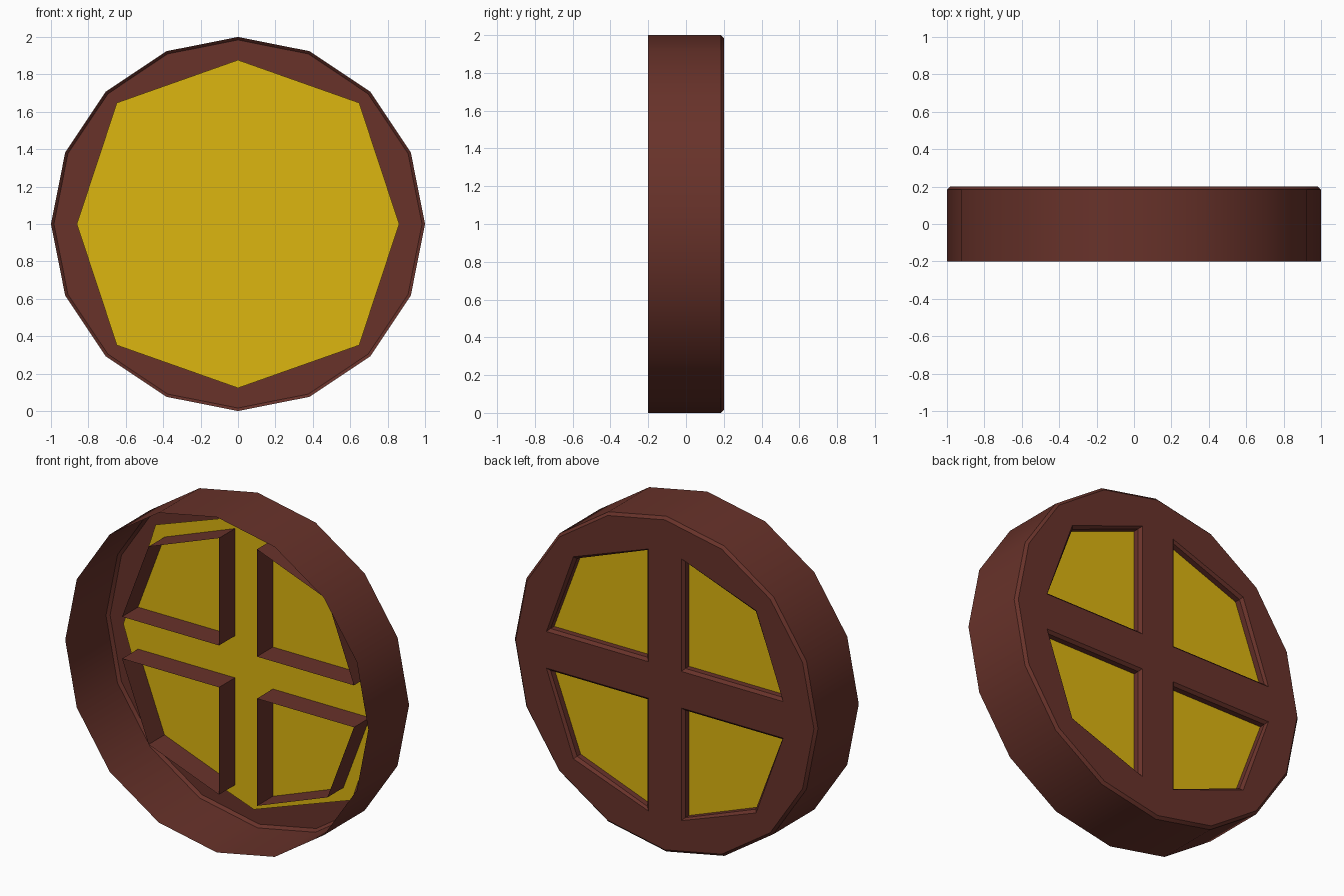
import bpy, bmesh, math

cube = bpy.data.objects.get("Cube")
if cube:
    bpy.data.objects.remove(cube, do_unlink=True)

CENTRE_Z = 1.0
BACK = 0.2
FRONT = -0.2
BEVEL = 0.016


def material(name, rgb):
    m = bpy.data.materials.new(name)
    m.use_nodes = True
    m.diffuse_color = (*rgb, 1)
    bsdf = m.node_tree.nodes["Principled BSDF"]
    bsdf.inputs["Base Color"].default_value = (*rgb, 1)
    bsdf.inputs["Roughness"].default_value = 0.8
    return m


def add_loop(bm, points, y):
    return [bm.verts.new((x, y, z + CENTRE_Z)) for x, z in points]


def bridge(bm, a, b):
    n = len(a)
    for i in range(n):
        j = (i + 1) % n
        bm.faces.new((a[i], a[j], b[j], b[i]))


def edges_of(bm, loop):
    return [bm.edges.get((v, loop[i - 1])) for i, v in enumerate(loop)]


def ring(radius, sides):
    angles = [math.tau * i / sides for i in range(sides)]
    return [(radius * math.cos(a), radius * math.sin(a)) for a in angles]


def window(sx, sz, grow=0.0):
    # One quarter of an octagon, set off from the cross bars
    bar, reach, corner = 0.125 - grow, 0.765 + grow, 0.59 + grow * 0.8
    pts = [(bar, bar), (reach, bar), (corner, corner), (bar, reach)]
    return [(sx * x, sz * z) for x, z in pts]


def finish(bm, name, mat):
    mesh = bpy.data.meshes.new(name)
    bm.to_mesh(mesh)
    bm.free()
    mesh.materials.append(mat)
    obj = bpy.data.objects.new(name, mesh)
    bpy.context.collection.objects.link(obj)
    return obj


brown = material("dark brown wood", (0.138, 0.032, 0.023))
yellow = material("yellow glass", (0.72, 0.465, 0.005))

# Window frame: thin open rim, bevelled back plate and four window sleeves
bm = bmesh.new()
rim_front = add_loop(bm, ring(1, 16), FRONT)
rim_back = add_loop(bm, ring(1, 16), BACK - BEVEL)
plate_edge = add_loop(bm, ring(1 - BEVEL, 16), BACK)
bridge(bm, rim_front, rim_back)
bridge(bm, rim_back, plate_edge)
plate_edges = edges_of(bm, plate_edge)

for sx in (-1, 1):
    for sz in (-1, 1):
        sleeve_front = add_loop(bm, window(sx, sz), 0)
        sleeve_back = add_loop(bm, window(sx, sz), BACK - BEVEL)
        opening = add_loop(bm, window(sx, sz, BEVEL), BACK)
        bridge(bm, sleeve_front, sleeve_back)
        bridge(bm, sleeve_back, opening)
        plate_edges += edges_of(bm, opening)

bmesh.ops.triangle_fill(bm, edges=plate_edges, use_beauty=True, normal=(0, 1, 0))
bmesh.ops.recalc_face_normals(bm, faces=bm.faces)
# Keep the back plate facing outward
if sum(f.normal.y * f.calc_area() for f in bm.faces) < 0:
    bmesh.ops.reverse_faces(bm, faces=bm.faces)
frame = finish(bm, "window_frame", brown)

# Glass pane: flat octagon just inside the back plate
bm = bmesh.new()
quarter = [(0.862, 0), (0.648, 0.648), (0, 0.877), (-0.648, 0.648)]
outline = quarter + [(-x, -z) for x, z in quarter]
bm.faces.new(add_loop(bm, outline, 0.15))
finish(bm, "glass_pane", yellow)

# Soft shading around the rim, sharp edges elsewhere
bpy.ops.object.select_all(action='DESELECT')
frame.select_set(True)
bpy.context.view_layer.objects.active = frame
bpy.ops.object.shade_smooth_by_angle(angle=math.radians(30))
